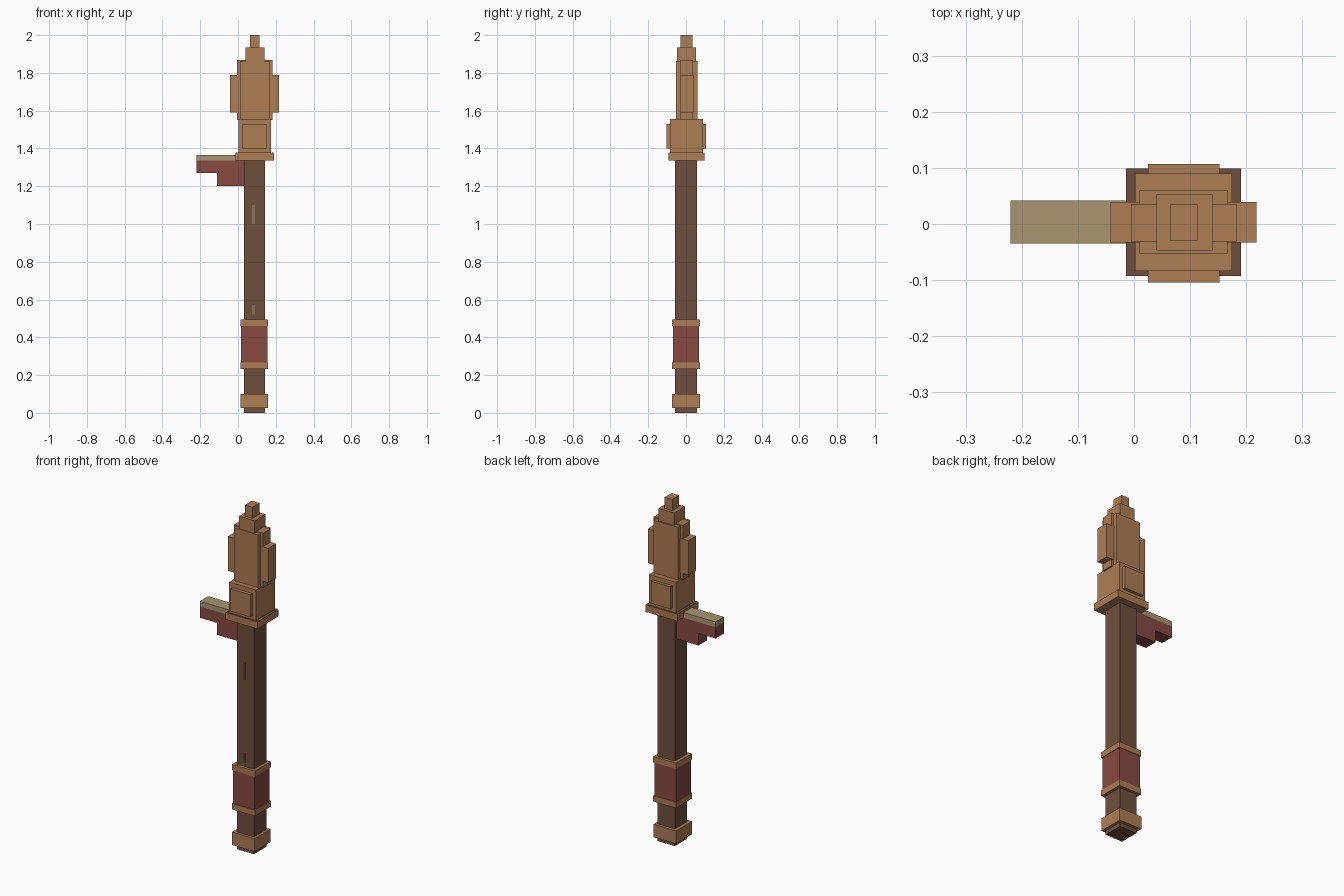
import bpy
import bmesh

cube = bpy.data.objects.get("Cube")
if cube:
    bpy.data.objects.remove(cube, do_unlink=True)


def make_material(name, rgb):
    """Flat material from 0-255 display colour, stored as linear values."""
    lin = [((c / 255 + 0.055) / 1.055) ** 2.4 for c in rgb]
    mat = bpy.data.materials.new(name)
    mat.use_nodes = True
    mat.diffuse_color = (*lin, 1)
    bsdf = next(n for n in mat.node_tree.nodes if n.type == 'BSDF_PRINCIPLED')
    bsdf.inputs["Base Color"].default_value = (*lin, 1)
    return mat


copper = make_material("copper", (174, 125, 83))
wood = make_material("dark wood", (110, 79, 59))
red = make_material("red leather", (136, 74, 65))
tan = make_material("tan cloth", (168, 150, 112))


def box(name, x, y, z, mat, top=None):
    """Box between (min, max) pairs; an optional second material on its top."""
    bm = bmesh.new()
    bmesh.ops.create_cube(bm, size=1)
    for v in bm.verts:
        v.co = [r[0] if c < 0 else r[1] for c, r in zip(v.co, (x, y, z))]
    mesh = bpy.data.meshes.new(name)
    mesh.materials.append(mat)
    if top:
        mesh.materials.append(top)
        bm.normal_update()
        for f in bm.faces:
            f.material_index = int(f.normal.z > 0.5)
    bm.to_mesh(mesh)
    bm.free()
    obj = bpy.data.objects.new(name, mesh)
    bpy.context.collection.objects.link(obj)
    return obj


# Shaft and its foot collar
box("shaft", (0.032, 0.143), (-0.057, 0.057), (0, 1.345), wood)
box("foot_collar", (0.012, 0.158), (-0.073, 0.073), (0.025, 0.10), copper)
box("foot_cap", (0.034, 0.141), (-0.055, 0.055), (0.0, 0.026), copper)

# Wrapped grip between two rings
box("grip", (0.016, 0.156), (-0.069, 0.069), (0.26, 0.465), red)
for name, z in (("lower_grip_ring", 0.232), ("upper_grip_ring", 0.46)):
    box(name, (0.013, 0.16), (-0.073, 0.073), (z, z + 0.034), copper)

# Thin inlays on the shaft front
for name, z in (("upper_inlay", (1.0, 1.10)), ("lower_inlay", (0.52, 0.57))):
    for i, x in enumerate((0.073, 0.083)):
        box(f"{name}_{i + 1}", (x, x + 0.004), (-0.058, -0.054), z, tan)

# Stepped side arm with a light top plate
box("arm_top", (-0.22, 0.04), (-0.035, 0.042), (1.335, 1.366), tan)
box("arm_upper", (-0.22, 0.04), (-0.035, 0.042), (1.27, 1.335), red)
box("arm_lower", (-0.11, 0.04), (-0.035, 0.042), (1.20, 1.27), red)

# Guard plate and head block with raised panels front and back
box("guard_plate", (-0.014, 0.191), (-0.093, 0.099), (1.337, 1.378), copper, wood)
box("head_block", (0.002, 0.175), (-0.084, 0.09), (1.378, 1.556), copper)
box("front_panel", (0.025, 0.152), (-0.104, -0.08), (1.40, 1.53), copper)
box("back_panel", (0.025, 0.152), (0.085, 0.107), (1.40, 1.53), copper)

# Layered head and stepped tip
box("head_core", (0.01, 0.167), (-0.053, 0.06), (1.55, 1.862), copper)
box("head_side_slab", (-0.005, 0.183), (-0.031, 0.036), (1.55, 1.868), copper)
box("head_fins", (-0.042, 0.218), (-0.033, 0.039), (1.59, 1.79), copper)
box("tip_base", (0.04, 0.14), (-0.047, 0.053), (1.86, 1.935), copper)
box("tip", (0.064, 0.113), (-0.029, 0.035), (1.93, 2.0), copper)
